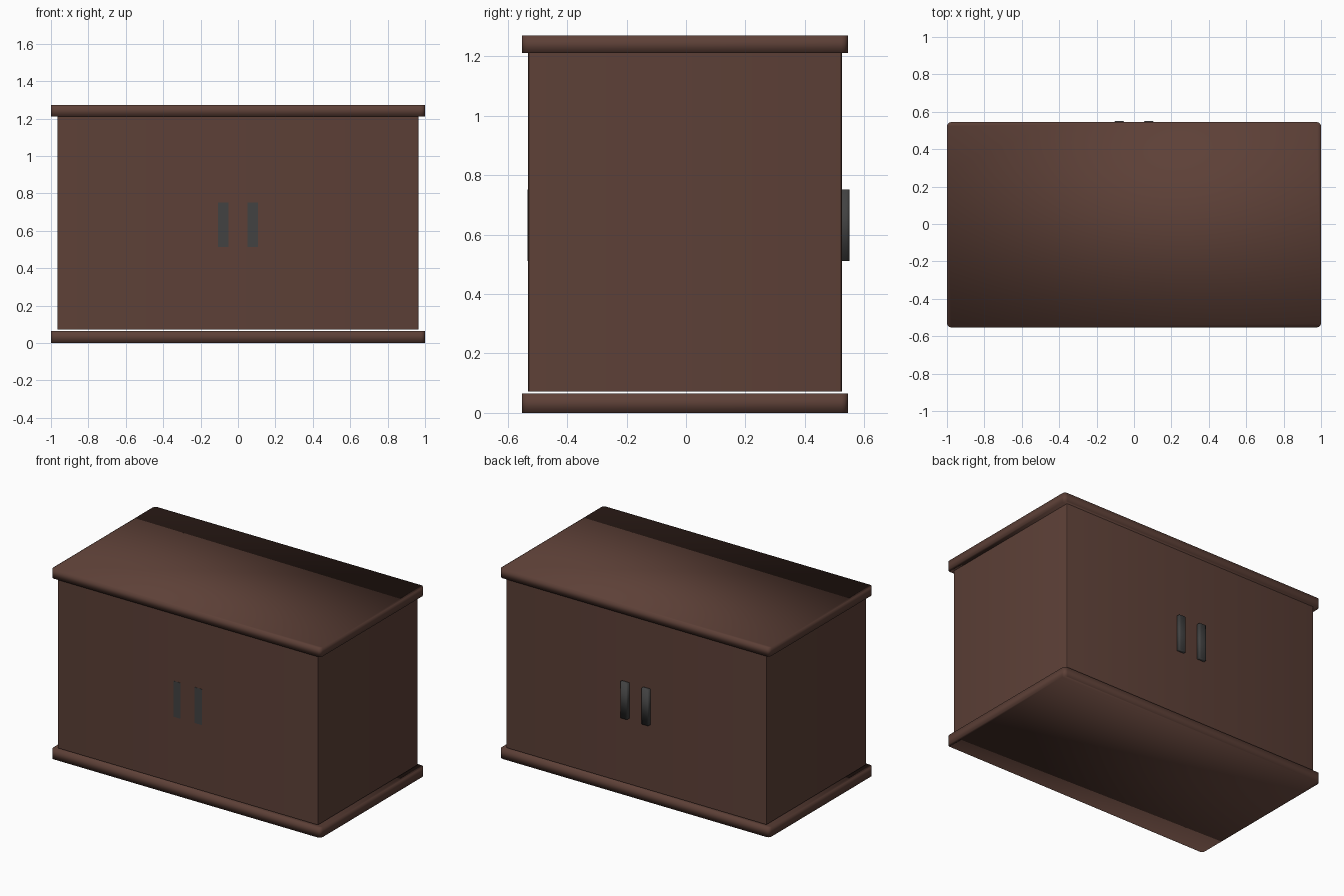
import bpy, bmesh

if "Cube" in bpy.data.objects:
    bpy.data.objects.remove(bpy.data.objects["Cube"])


def material(name, rgb):
    m = bpy.data.materials.new(name)
    m.diffuse_color = (*rgb, 1)
    m.use_nodes = True
    m.node_tree.nodes["Principled BSDF"].inputs["Base Color"].default_value = m.diffuse_color
    return m


BROWN = material("dark brown wood", (0.109, 0.051, 0.038))
GREY = material("dark grey metal", (0.054, 0.054, 0.054))


def box(name, x, y, z, mat, radius=0.0, axis=2, soft=False):
    """Box from ranges, with the edges along one axis rounded."""
    bm = bmesh.new()
    bmesh.ops.create_cube(bm, size=1)
    for v in bm.verts:
        for i, (lo, hi) in enumerate((x, y, z)):
            v.co[i] = lo if v.co[i] < 0 else hi
    if radius:
        edges = [e for e in bm.edges
                 if abs(e.verts[0].co[axis] - e.verts[1].co[axis]) > 1e-5]
        bmesh.ops.bevel(bm, geom=edges, offset=radius, segments=3,
                        profile=0.5, affect='EDGES')
    bmesh.ops.recalc_face_normals(bm, faces=bm.faces)
    me = bpy.data.meshes.new(name)
    bm.to_mesh(me)
    bm.free()
    me.materials.append(mat)
    ob = bpy.data.objects.new(name, me)
    bpy.context.collection.objects.link(ob)
    bpy.ops.object.select_all(action='DESELECT')
    ob.select_set(True)
    bpy.context.view_layer.objects.active = ob
    if soft:
        bpy.ops.object.shade_smooth()
    else:
        bpy.ops.object.shade_smooth_by_angle()
    return ob


# Base and top slabs overhang the body
SLAB_X, SLAB_Y = (-1, 1), (-0.553, 0.545)
box("base_slab", SLAB_X, SLAB_Y, (0, 0.065), BROWN, 0.022, soft=True)
box("top_slab", SLAB_X, SLAB_Y, (1.211, 1.271), BROWN, 0.022, soft=True)

# Cabinet body, with a hairline gap above the base
box("cabinet_body", (-0.965, 0.965), (-0.532, 0.526), (0.072, 1.212), BROWN, 0.008)

# Pair of raised handles on the back, and flush plates on the front
for side, label in ((-1, "left"), (1, "right")):
    hx = (side * 0.079 - 0.027, side * 0.079 + 0.027)
    hz = (0.512, 0.752)
    box(label + "_handle", hx, (0.515, 0.551), hz, GREY, 0.01, soft=True)
    box(label + "_front_plate", hx, (-0.5335, -0.529), hz, GREY)
